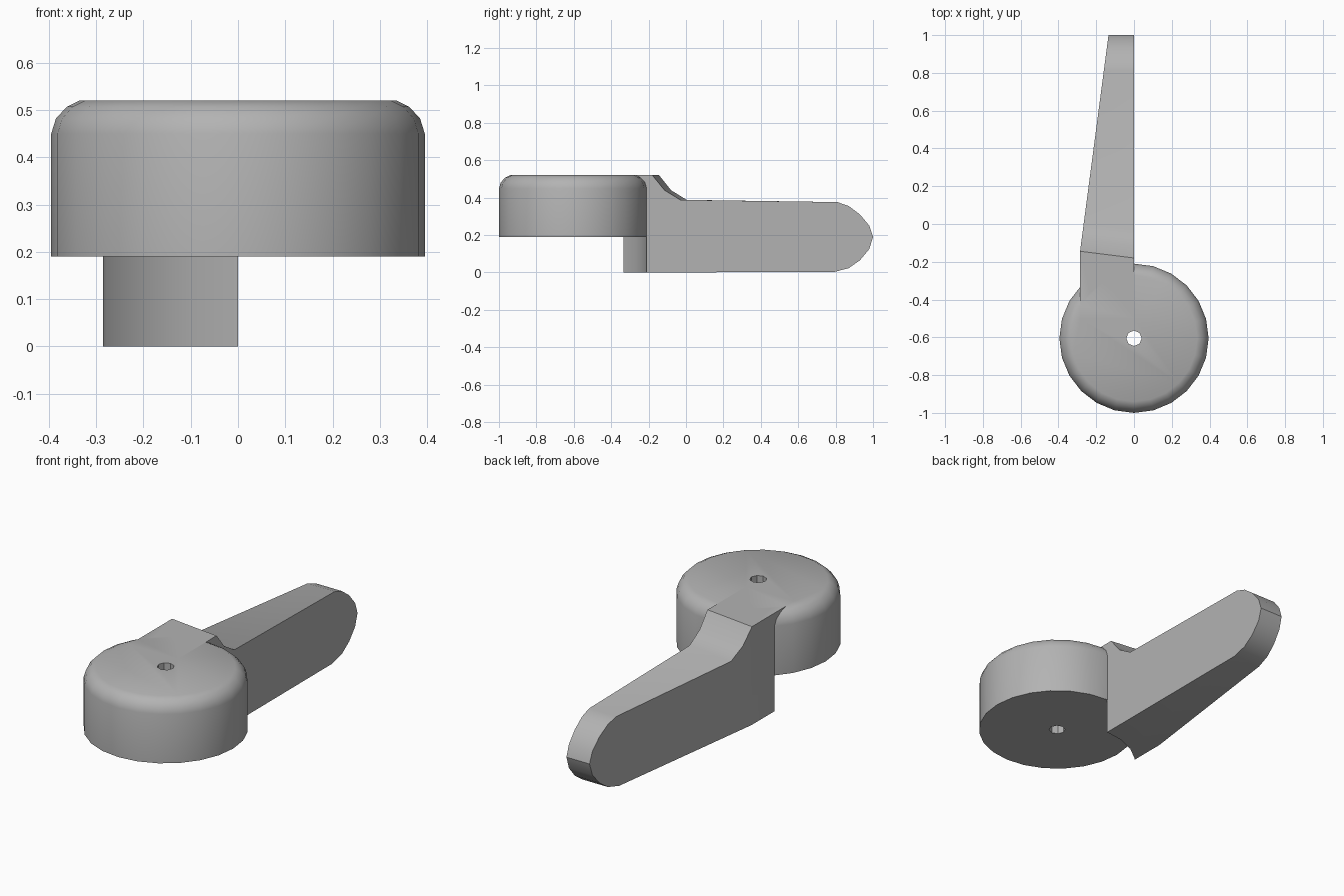
import bpy, bmesh, math
from mathutils import Vector

cube = bpy.data.objects.get("Cube")
if cube:
    bpy.data.objects.remove(cube)

HUB_Y = -0.605
HUB_R = 0.395
SIDES = 24

grey = bpy.data.materials.new("plain grey")
grey.use_nodes = True
grey.diffuse_color = (0.45, 0.45, 0.45, 1)
grey.node_tree.nodes["Principled BSDF"].inputs["Base Color"].default_value = grey.diffuse_color


def finish(name, bm):
    bmesh.ops.recalc_face_normals(bm, faces=bm.faces)
    mesh = bpy.data.meshes.new(name)
    bm.to_mesh(mesh)
    bm.free()
    mesh.materials.append(grey)
    obj = bpy.data.objects.new(name, mesh)
    bpy.context.collection.objects.link(obj)
    return obj


def lathe(name, profile, sides):
    """Solid of stacked rings around the hub axis, from (radius, z) points."""
    bm = bmesh.new()
    rings = []
    for r, z in profile:
        angles = [2 * math.pi * i / sides for i in range(sides)]
        rings.append([bm.verts.new((r * math.cos(a), HUB_Y + r * math.sin(a), z)) for a in angles])
    for low, high in zip(rings, rings[1:]):
        for i in range(sides):
            j = (i + 1) % sides
            bm.faces.new((low[i], low[j], high[j], high[i]))
    bm.faces.new(rings[0])
    bm.faces.new(rings[-1])
    return finish(name, bm)


def boolean(target, tool, operation):
    tool.hide_render = True
    mod = target.modifiers.new(operation.lower(), "BOOLEAN")
    mod.operation = operation
    mod.solver = "EXACT"
    mod.object = tool
    bpy.context.view_layer.objects.active = target
    bpy.ops.object.modifier_apply(modifier=mod.name)
    bpy.data.objects.remove(tool)


# Round hub with a softened top rim
handle = lathe("lever_handle", [(HUB_R, 0.19), (HUB_R, 0.45), (0.385, 0.482),
                                (0.362, 0.507), (0.335, 0.52)], SIDES)

# Lever arm: side profile (y, z), with the shoulder slanted across the width
shoulder = [(-0.18, 0.52), (-0.115, 0.44), (-0.03, 0.388)]
tip = [(0.81, 0.376), (0.87, 0.355), (0.93, 0.31), (0.98, 0.25), (1, 0.19),
       (0.98, 0.125), (0.93, 0.065), (0.87, 0.023), (0.79, 0.002)]
profile = [(-0.5, 0), (-0.5, 0.52)] + shoulder + tip
WIDE = 0.5
SLANT = 0.125

bm = bmesh.new()
flat_side = [bm.verts.new((0, y, z)) for y, z in profile]
far_side = [bm.verts.new((-WIDE, y + (SLANT * WIDE if (y, z) in shoulder else 0), z))
            for y, z in profile]
bm.faces.new(flat_side)
bm.faces.new(far_side)
for i in range(len(profile)):
    j = (i + 1) % len(profile)
    bm.faces.new((flat_side[i], flat_side[j], far_side[j], far_side[i]))

# Trim the far side: straight beside the hub, then tapering to the tip
for normal in (Vector((-1, 0, 0)), Vector((-1.14, 0.15, 0))):
    cut = bmesh.ops.bisect_plane(bm, geom=bm.verts[:] + bm.edges[:] + bm.faces[:],
                                 plane_co=(-0.285, -0.14, 0), plane_no=normal, clear_outer=True)
    edges = [e for e in cut["geom_cut"] if isinstance(e, bmesh.types.BMEdge)]
    bmesh.ops.holes_fill(bm, edges=edges, sides=0)
arm = finish("arm", bm)

# Hollow the arm around the hub wall, join both, then drill the shaft hole
boolean(arm, lathe("arm_cutter", [(HUB_R - 0.001, -0.2), (HUB_R - 0.001, 0.25)], SIDES), "DIFFERENCE")
boolean(handle, arm, "UNION")
boolean(handle, lathe("hole_cutter", [(0.041, -0.2), (0.041, 0.8)], 8), "DIFFERENCE")

bpy.ops.object.select_all(action="DESELECT")
handle.select_set(True)
bpy.context.view_layer.objects.active = handle
bpy.ops.object.shade_smooth_by_angle(angle=math.radians(32))
